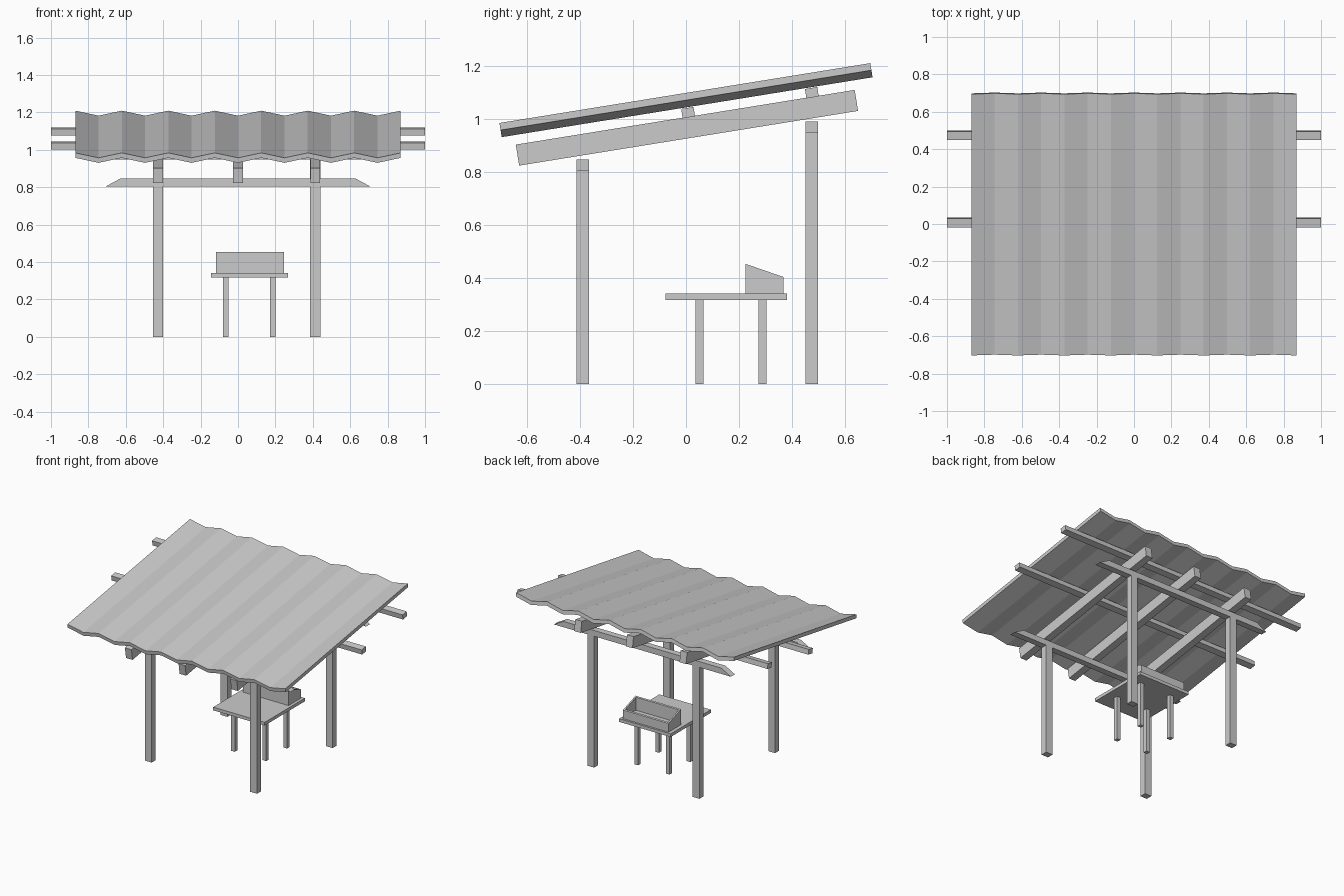
import bpy, bmesh
from mathutils import Matrix, Vector

if "Cube" in bpy.data.objects:
    bpy.data.objects.remove(bpy.data.objects["Cube"])

SLOPE = 0.16          # roof pitch in radians
POST_X = (-0.428, 0.413)


def finish(name, bm, loc=(0, 0, 0), tilt=0):
    bmesh.ops.recalc_face_normals(bm, faces=bm.faces)
    me = bpy.data.meshes.new(name)
    bm.to_mesh(me)
    bm.free()
    ob = bpy.data.objects.new(name, me)
    ob.location = loc
    ob.rotation_euler = (tilt, 0, 0)
    bpy.context.collection.objects.link(ob)
    return ob


def box(name, center, size, tilt=0):
    bm = bmesh.new()
    bmesh.ops.create_cube(bm, size=1, matrix=Matrix.Diagonal((*size, 1)))
    return finish(name, bm, center, tilt)


def span(name, x, y, z):
    """Box from its (min, max) extents."""
    ext = (x, y, z)
    return box(name, [(a + b) / 2 for a, b in ext], [b - a for a, b in ext])


def prism(profile, offset):
    """Closed profile extruded along offset."""
    bm = bmesh.new()
    face = bm.faces.new([bm.verts.new(p) for p in profile])
    res = bmesh.ops.extrude_face_region(bm, geom=[face], use_keep_orig=True)
    moved = [v for v in res["geom"] if isinstance(v, bmesh.types.BMVert)]
    bmesh.ops.translate(bm, verts=moved, vec=Vector(offset))
    return bm


# Posts and chamfered cross beams, front and back
for side, (y0, y1), zb, zt in (("front", (-0.412, -0.366), 0.805, 0.846),
                               ("back", (0.451, 0.497), 0.948, 0.99)):
    for x in POST_X:
        span(side + "_post", (x - 0.027, x + 0.027), (y0, y1), (0, zb))
    outline = [(-0.706, y0, zb), (0.706, y0, zb), (0.63, y0, zt), (-0.63, y0, zt)]
    finish(side + "_beam", prism(outline, (0, y1 - y0, 0)))

# Sloping rafters
for x in (POST_X[0], 0, POST_X[1]):
    box("rafter", (x, 0.0035, 0.966), (0.052, 1.293, 0.08), SLOPE)

# Long purlins across the rafters
for y, z in ((0.008, 1.023), (0.474, 1.098)):
    box("purlin", (0, y, z), (2, 0.047, 0.036), SLOPE)

# Corrugated roof sheet: seven folds, ridges on both side edges
bm = bmesh.new()
folds, half_w, half_l, thick = 14, 0.87, 0.7075, 0.027
rows = []
for y, dz in ((-half_l, thick), (half_l, thick), (half_l, 0), (-half_l, 0)):
    rows.append([bm.verts.new((-half_w + 2 * half_w * i / folds, y,
                               dz - (0.027 if i % 2 else 0)))
                 for i in range(folds + 1)])
for i in range(folds):
    for r in range(4):
        a, b = rows[r], rows[(r + 1) % 4]
        bm.faces.new((a[i], a[i + 1], b[i + 1], b[i]))
for i in (0, folds):
    bm.faces.new([row[i] for row in rows])
finish("corrugated_roof", bm, (0, 0, 1.07), SLOPE)

# Table
span("table_top", (-0.144, 0.267), (-0.077, 0.381), (0.318, 0.341))
for x in (-0.066, 0.185):
    for y in (0.051, 0.288):
        span("table_leg", (x - 0.0145, x + 0.0145), (y - 0.0145, y + 0.0145), (0, 0.318))

# Open tray with a sloping rim
side = [(-0.118, 0.225, 0.341), (-0.118, 0.367, 0.341),
        (-0.118, 0.367, 0.404), (-0.118, 0.225, 0.453)]
bm = prism(side, (0.364, 0, 0))
bmesh.ops.recalc_face_normals(bm, faces=bm.faces)
top = max(bm.faces, key=lambda f: f.calc_center_median().z)
bmesh.ops.inset_region(bm, faces=[top], thickness=0.016)
well = bmesh.ops.extrude_face_region(bm, geom=[top])["geom"]
bmesh.ops.delete(bm, geom=[f for f in [top] if f.is_valid], context="FACES")
for v in well:
    if isinstance(v, bmesh.types.BMVert):
        v.co.z = 0.355
finish("tray", bm)
